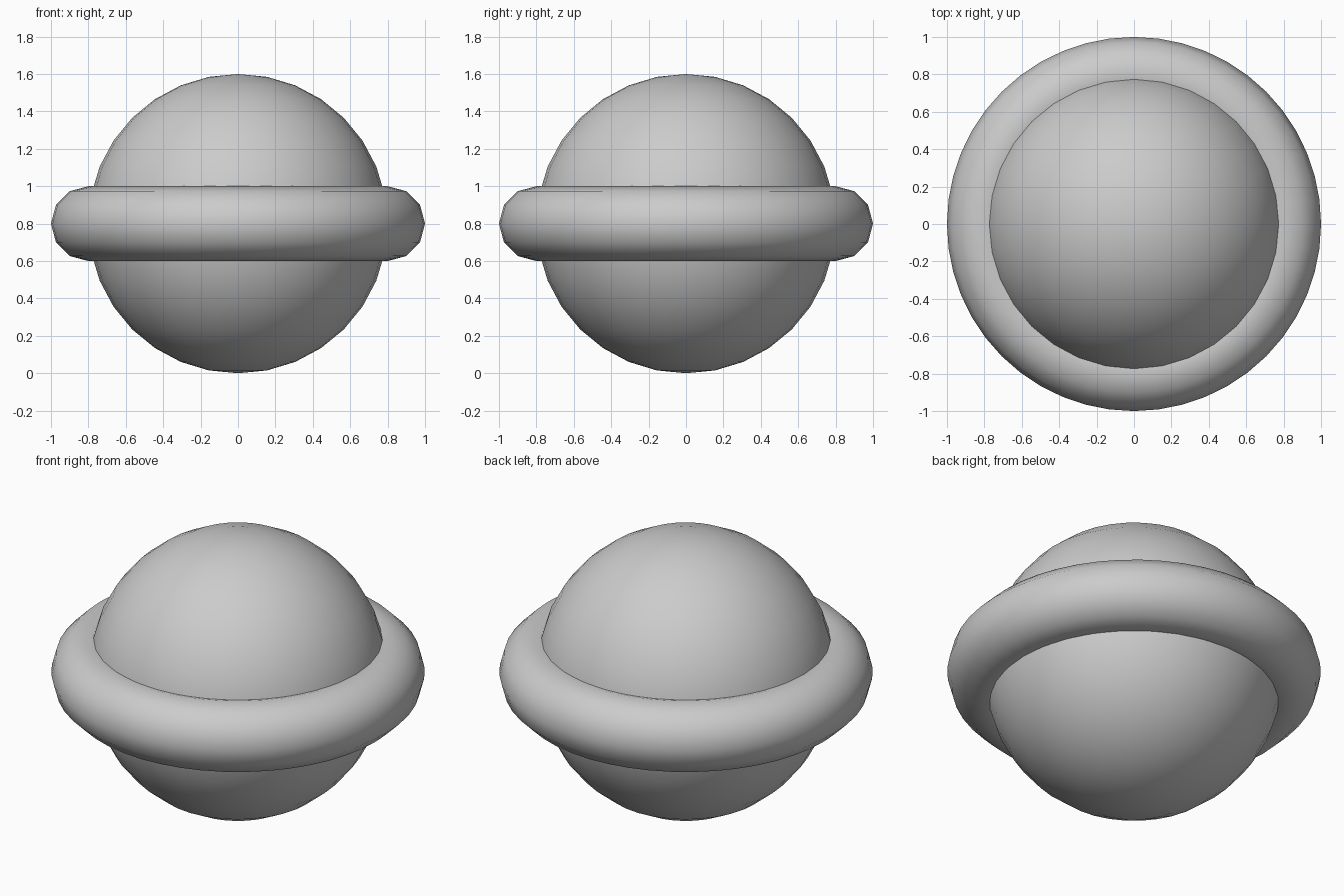
import bpy

if "Cube" in bpy.data.objects:
    bpy.data.objects.remove(bpy.data.objects["Cube"])

CENTRE = (0, 0, 0.8)


def finish(name):
    obj = bpy.context.object
    obj.name = name
    bpy.ops.object.shade_smooth()
    return obj


# Central ball
bpy.ops.mesh.primitive_uv_sphere_add(segments=32, ring_count=16, radius=0.8, location=CENTRE)
finish("ball")

# Thick ring around the equator
bpy.ops.mesh.primitive_torus_add(major_segments=48, minor_segments=12,
                                 major_radius=0.8, minor_radius=0.2, location=CENTRE)
finish("ring")
